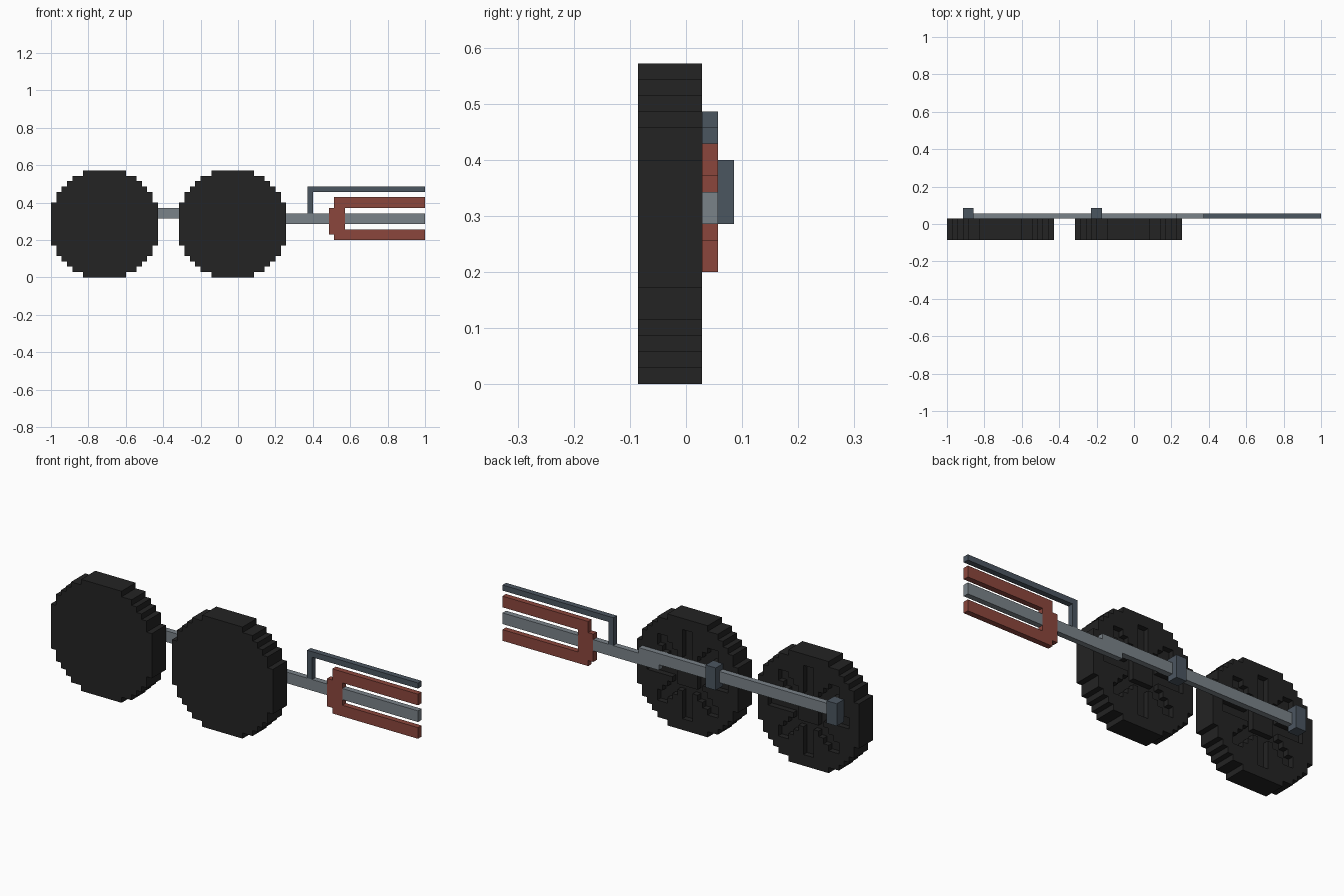
import bpy
import bmesh

if "Cube" in bpy.data.objects:
    bpy.data.objects.remove(bpy.data.objects["Cube"], do_unlink=True)

U = 2 / 70  # one block


def material(name, rgb):
    m = bpy.data.materials.new(name)
    m.use_nodes = True
    m.diffuse_color = (*rgb, 1)
    m.node_tree.nodes["Principled BSDF"].inputs["Base Color"].default_value = (*rgb, 1)
    return m


BLACK = material("black", (0.017, 0.017, 0.017))
GREY = material("light_grey", (0.195, 0.225, 0.25))
SLATE = material("slate", (0.071, 0.093, 0.118))
RED = material("brick_red", (0.26, 0.062, 0.046))


def finish(name, bm, mat):
    bmesh.ops.recalc_face_normals(bm, faces=bm.faces)
    mesh = bpy.data.meshes.new(name)
    bm.to_mesh(mesh)
    bm.free()
    mesh.materials.append(mat)
    ob = bpy.data.objects.new(name, mesh)
    bpy.context.collection.objects.link(ob)
    return ob


def prism(name, outline, y0, y1, mat):
    """Extrude an (x, z) outline in block units from y0 to y1."""
    bm = bmesh.new()
    face = bm.faces.new([bm.verts.new(((x - 35) * U, y0 * U, z * U)) for x, z in outline])
    res = bmesh.ops.extrude_face_region(bm, geom=[face])
    verts = [g for g in res["geom"] if isinstance(g, bmesh.types.BMVert)]
    bmesh.ops.translate(bm, verts=verts, vec=(0, (y1 - y0) * U, 0))
    return finish(name, bm, mat)


def bar(name, x0, x1, z0, z1, mat, y0=1, y1=2):
    return prism(name, [(x0, z0), (x1, z0), (x1, z1), (x0, z1)], y0, y1, mat)


# Wheels: stepped discs with eight shallow grooves in the back
HALF = [4, 6, 7, 8, 9, 9, 10, 10, 10, 10]  # half width of each row, bottom to middle


def depth(i, j):
    """Thickness of the wheel in blocks at column i, row j."""
    if not 0 <= j < 20:
        return 0
    half = HALF[min(j, 19 - j)]
    if not 10 - half <= i < 10 + half:
        return 0
    a, b = abs(i - 9.5), abs(j - 9.5)
    hub = max(a, b) < 2
    straight = min(a, b) < 1 and max(a, b) < 8
    diagonal = abs(a - b) < 1.1 and max(a, b) < 6
    return 3 if (straight or diagonal) and not hub else 4


def wheel(name, x0):
    bm = bmesh.new()

    def quad(*pts):
        bm.faces.new([bm.verts.new(((x0 + x - 35) * U, y * U, z * U)) for x, y, z in pts])

    for i in range(20):
        for j in range(20):
            d = depth(i, j)
            if not d:
                continue
            corners = [(i, j), (i + 1, j), (i + 1, j + 1), (i, j + 1)]
            for y in (-3, d - 3):
                quad(*[(x, y, z) for x, z in corners])
            # Walls wherever the neighbouring block is lower
            for k, (di, dj) in enumerate([(0, -1), (1, 0), (0, 1), (-1, 0)]):
                (ax, az), (bx, bz) = corners[k], corners[(k + 1) % 4]
                for y in range(depth(i + di, j + dj) - 3, d - 3):
                    quad((ax, y, az), (bx, y, bz), (bx, y + 1, bz), (ax, y + 1, az))
    bmesh.ops.remove_doubles(bm, verts=bm.verts, dist=U * 0.01)
    return finish(name, bm, BLACK)


for side, x0 in (("right", 0), ("left", 24)):
    wheel(side + "_wheel", x0)
    bar(side + "_clamp", x0 + 3, x0 + 5, 10, 14, SLATE, 1, 3)

# Stepped beam behind the wheels, leading into the fork
prism("rear_beam", [(5, 11), (27, 11), (27, 13), (5, 13)], 1, 2, GREY)
prism("main_beam", [(29, 11), (39, 11), (39, 10), (52, 10), (52, 12),
                    (43, 12), (43, 13), (29, 13)], 1, 2, GREY)
bar("centre_prong", 55, 70, 10, 12, GREY)

# Two-pronged fork
prism("fork", [(52, 8), (53, 8), (53, 7), (70, 7), (70, 9), (55, 9), (55, 13),
               (70, 13), (70, 15), (53, 15), (53, 13), (52, 13)], 1, 2, RED)

# Bent rail above the fork
prism("top_rail", [(48, 12), (49, 12), (49, 16), (70, 16), (70, 17), (48, 17)], 1, 2, SLATE)
